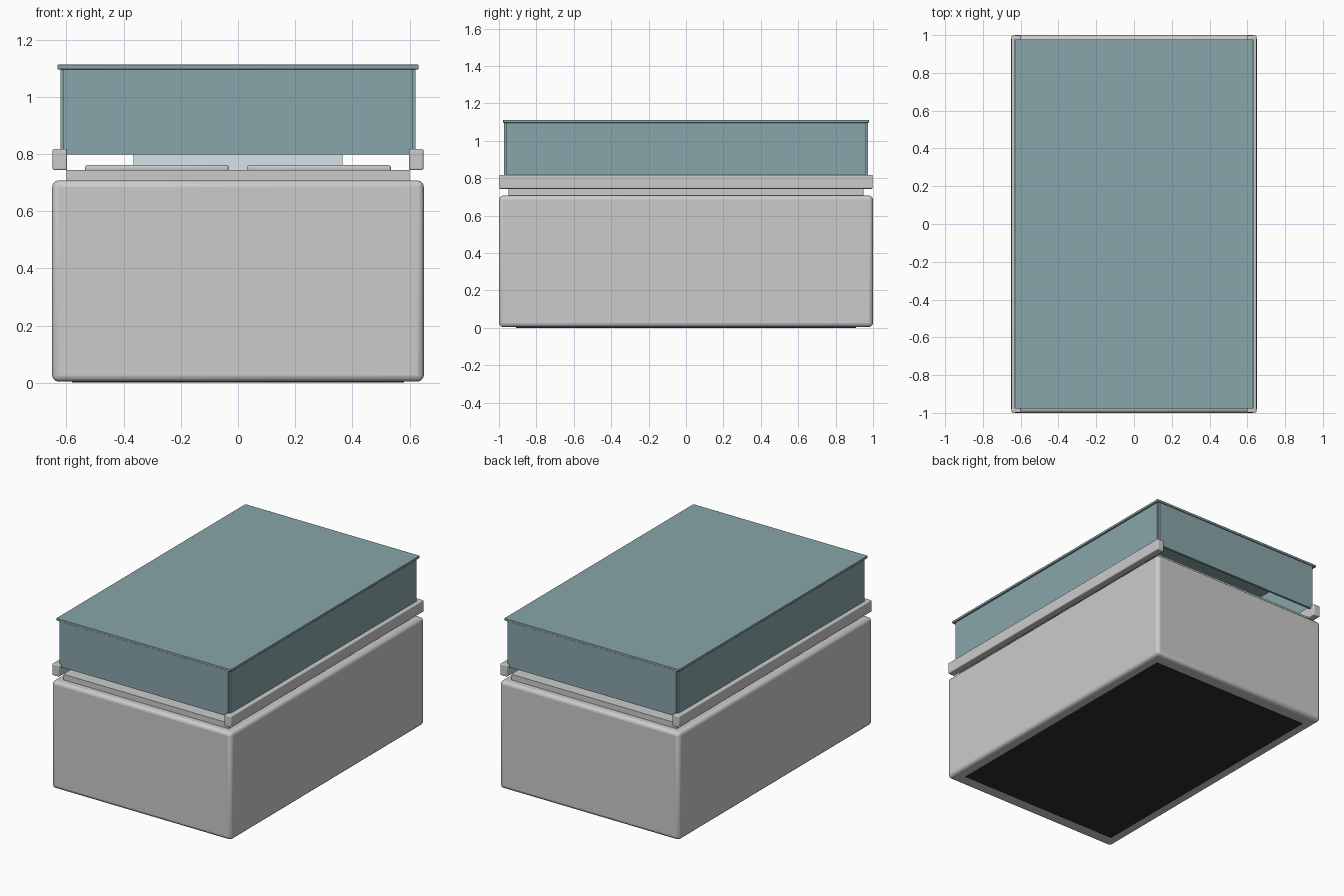
import bpy

if "Cube" in bpy.data.objects:
    bpy.data.objects.remove(bpy.data.objects["Cube"])


def material(name, rgb):
    m = bpy.data.materials.new(name)
    m.diffuse_color = (*rgb, 1)
    m.use_nodes = True
    m.node_tree.nodes["Principled BSDF"].inputs["Base Color"].default_value = m.diffuse_color
    return m


teal = material("teal_glass", (0.25, 0.38, 0.40))
pale = material("pale_blue", (0.66, 0.77, 0.80))
black = material("black_rubber", (0.025, 0.03, 0.03))


def box(name, x, y, z, bevel=0, mat=None):
    """Box spanning the (min, max) pairs x, y, z with optional rounded edges."""
    spans = (x, y, z)
    bpy.ops.mesh.primitive_cube_add(size=1, location=[(a + b) / 2 for a, b in spans])
    ob = bpy.context.object
    ob.name = name
    ob.scale = [b - a for a, b in spans]
    bpy.ops.object.transform_apply(location=False, rotation=False, scale=True)
    if mat:
        ob.data.materials.append(mat)
    if bevel:
        mod = ob.modifiers.new("rounded_edges", 'BEVEL')
        mod.width = bevel
        mod.segments = 3
        bpy.ops.object.shade_smooth_by_angle()
    return ob


def span(s, a, b):
    """Interval a..b placed on side s (-1 or 1)."""
    return tuple(sorted((s * a, s * b)))


# Main body, dark underside plate and raised deck
box("base_body", (-0.65, 0.65), (-1, 1), (0.004, 0.707), 0.022)
box("underside_plate", (-0.58, 0.58), (-0.91, 0.91), (0, 0.04), 0, black)
box("deck", (-0.60, 0.60), (-0.95, 0.95), (0.69, 0.743))

# Low block inside the cover
box("inner_block", (-0.365, 0.365), (-0.6, 0.6), (0.743, 0.81), 0, pale)

for s, side in ((-1, "left"), (1, "right")):
    # Deck pads and full-length side rails
    box(side + "_pad", span(s, 0.033, 0.535), (-0.82, 0.82), (0.738, 0.761), 0.008)
    box(side + "_rail", span(s, 0.598, 0.648), (-0.998, 0.998), (0.743, 0.818), 0.006)
    # Long cover walls
    box(side + "_cover_wall", span(s, 0.606, 0.621), (-0.96, 0.96), (0.798, 1.097), 0, teal)

# End cover walls and the overhanging lid
for s, end in ((-1, "front"), (1, "back")):
    box(end + "_cover_wall", (-0.61, 0.61), span(s, 0.957, 0.972), (0.798, 1.097), 0, teal)
box("cover_lid", (-0.632, 0.632), (-0.978, 0.978), (1.096, 1.112), 0.003, teal)
